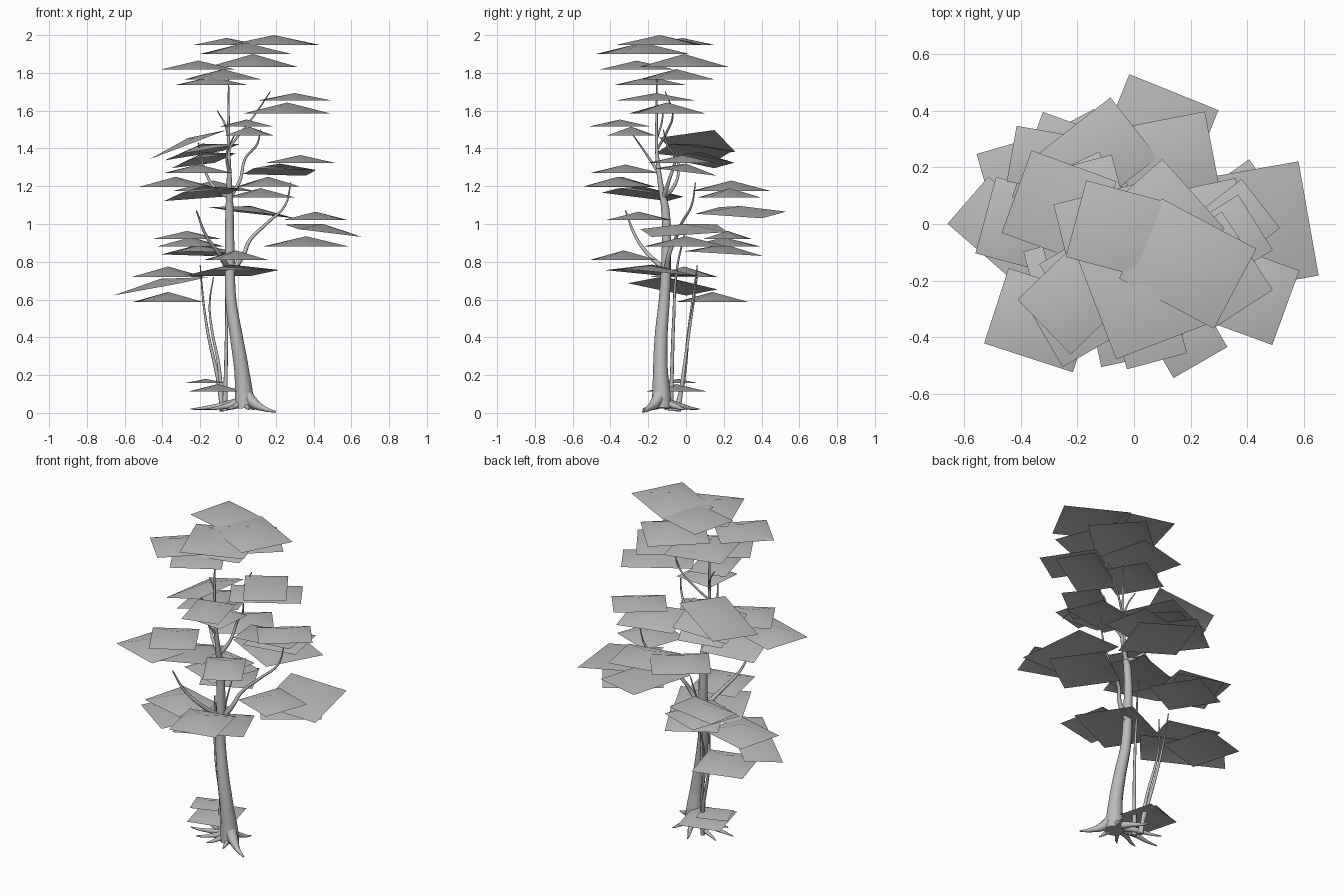
import bpy, bmesh, math

grey = bpy.data.materials.new("plain_grey")
grey.diffuse_color = (0.5, 0.5, 0.5, 1)


def limb(name, points, sides=2):
    """Tapered smooth tube; each point is x, y, z, radius."""
    cu = bpy.data.curves.new(name, 'CURVE')
    cu.dimensions = '3D'
    cu.bevel_depth = 1.0
    cu.bevel_resolution = sides
    cu.resolution_u = 5
    cu.use_fill_caps = True
    sp = cu.splines.new('BEZIER')
    sp.bezier_points.add(len(points) - 1)
    for bp, (x, y, z, r) in zip(sp.bezier_points, points):
        bp.co = (x, y, z)
        bp.radius = r
        bp.handle_left_type = bp.handle_right_type = 'AUTO'
    ob = bpy.data.objects.new(name, cu)
    bpy.context.collection.objects.link(ob)
    bpy.ops.object.select_all(action='DESELECT')
    ob.select_set(True)
    bpy.context.view_layer.objects.active = ob
    bpy.ops.object.convert(target='MESH')
    ob = bpy.context.view_layer.objects.active
    ob.data.materials.clear()
    ob.data.materials.append(grey)
    bpy.ops.object.shade_smooth_by_angle(angle=math.radians(50))


def foliage(name, cards):
    """Shallow four-sided tents: apex x, y, z, width, depth, turn, drop, slope x, slope y."""
    bm = bmesh.new()
    for x, y, z, w, d, turn, drop, *slope in cards:
        sx, sy = slope or (0, 0)
        c, s = math.cos(math.radians(turn)), math.sin(math.radians(turn))
        apex = bm.verts.new((x, y, z))
        ring = []
        for i, j in ((-1, -1), (1, -1), (1, 1), (-1, 1)):
            u, v = i * w / 2, j * d / 2
            dx, dy = u * c - v * s, u * s + v * c
            ring.append(bm.verts.new((x + dx, y + dy, z - drop + sx * dx + sy * dy)))
        for k in range(4):
            bm.faces.new((apex, ring[k], ring[(k + 1) % 4])).smooth = True
    me = bpy.data.meshes.new(name)
    bm.to_mesh(me)
    bm.free()
    me.materials.append(grey)
    bpy.context.collection.objects.link(bpy.data.objects.new(name, me))


# Trunk with flared foot
limb("trunk", [
    (0.035, -0.13, 0.025, 0.053), (0.032, -0.13, 0.09, 0.049), (0.02, -0.135, 0.22, 0.039),
    (-0.008, -0.132, 0.40, 0.034), (-0.038, -0.115, 0.60, 0.029), (-0.043, -0.105, 0.80, 0.026),
    (-0.045, -0.11, 1.08, 0.022), (-0.045, -0.13, 1.18, 0.015), (-0.05, -0.155, 1.40, 0.009),
    (-0.05, -0.155, 1.60, 0.006), (-0.05, -0.155, 1.77, 0.003)], 4)

# Roots spreading over the ground
limb("large_root", [(0.03, -0.13, 0.12, 0.036), (0.08, -0.16, 0.055, 0.030),
                    (0.14, -0.20, 0.022, 0.014), (0.20, -0.23, 0.005, 0.004)])
for x, y in ((0.06, -0.23), (-0.06, -0.22), (-0.16, -0.18),
             (-0.25, -0.10), (-0.20, 0.00), (-0.06, 0.07), (0.09, 0.0)):
    mx, my = (0.03 + x) / 2, (-0.13 + y) / 2
    limb("root", [(0.03, -0.13, 0.06, 0.028), (mx, my + 0.01, 0.035, 0.014),
                  (x * 0.8 + 0.006, y * 0.8 - 0.026, 0.024, 0.008), (x, y, 0.02, 0.003)])

# Main branches
limb("right_branch", [(-0.04, -0.10, 0.74, 0.018), (0.03, -0.09, 0.84, 0.012), (0.06, -0.06, 0.91, 0.010),
                      (0.16, -0.02, 1.01, 0.008), (0.25, 0.03, 1.10, 0.006), (0.28, 0.05, 1.22, 0.003)])
limb("front_branch", [(-0.045, -0.10, 0.75, 0.017), (-0.10, -0.20, 0.84, 0.011),
                      (-0.17, -0.27, 0.94, 0.008), (-0.22, -0.32, 1.07, 0.004)])
limb("upper_right_branch", [(-0.045, -0.12, 1.14, 0.014), (0.01, -0.09, 1.23, 0.009),
                            (0.04, -0.06, 1.35, 0.007), (0.10, -0.10, 1.42, 0.006), (0.12, -0.12, 1.50, 0.003)])
limb("upper_left_branch", [(-0.045, -0.12, 1.14, 0.013), (-0.12, -0.07, 1.19, 0.009),
                           (-0.17, -0.04, 1.27, 0.007), (-0.21, -0.06, 1.43, 0.004)])
limb("front_twig", [(-0.05, -0.15, 1.28, 0.008), (-0.06, -0.21, 1.37, 0.006), (-0.02, -0.28, 1.47, 0.003)])
limb("high_right_twig", [(-0.05, -0.15, 1.40, 0.007), (0.02, -0.10, 1.49, 0.006),
                         (0.09, -0.07, 1.58, 0.005), (0.17, -0.11, 1.70, 0.003)])
limb("high_left_twig", [(-0.05, -0.155, 1.45, 0.006), (-0.07, -0.13, 1.53, 0.005), (-0.11, -0.12, 1.60, 0.003)])

# Thin stems growing beside the trunk
limb("straight_stem", [(-0.07, -0.08, 0.01, 0.015), (-0.065, -0.075, 0.20, 0.010), (-0.06, -0.065, 0.50, 0.008),
                       (-0.06, -0.05, 0.75, 0.006), (-0.03, 0.0, 0.98, 0.003)])
limb("left_stem", [(-0.08, -0.05, 0.01, 0.014), (-0.11, -0.01, 0.20, 0.010), (-0.155, 0.01, 0.40, 0.008),
                   (-0.18, 0.03, 0.56, 0.006), (-0.20, 0.06, 0.78, 0.003)])
limb("back_stem", [(-0.085, -0.04, 0.01, 0.013), (-0.10, -0.01, 0.24, 0.009), (-0.14, 0.02, 0.45, 0.007),
                   (-0.15, 0.04, 0.58, 0.005), (-0.13, 0.06, 0.72, 0.003)])

# Foliage, from the crown downwards
foliage("crown_foliage", [
    (0.19, -0.14, 2.00, 0.38, 0.32, -28, 0.052),
    (-0.06, -0.02, 1.985, 0.30, 0.28, -15, 0.038),
    (0.04, -0.23, 1.96, 0.37, 0.39, 21, 0.06),
    (0.08, -0.01, 1.90, 0.35, 0.33, 42, 0.07),
    (-0.21, -0.26, 1.865, 0.27, 0.30, -46, 0.048),
    (-0.08, -0.05, 1.82, 0.34, 0.33, 14, 0.055),
    (-0.14, -0.19, 1.78, 0.29, 0.28, 30, 0.045)])
foliage("high_foliage", [
    (0.30, -0.16, 1.693, 0.24, 0.33, 33, 0.038),
    (0.26, -0.10, 1.643, 0.40, 0.23, 32, 0.058),
    (0.045, -0.35, 1.553, 0.22, 0.28, 15, 0.037),
    (0.06, -0.29, 1.515, 0.24, 0.24, -5, 0.047)])
foliage("upper_foliage", [
    (-0.265, 0.06, 1.455, 0.32, 0.31, -20, 0.035, 0.38, 0.0),
    (-0.19, 0.04, 1.425, 0.32, 0.34, 15, 0.045, 0.18, -0.06),
    (-0.18, 0.08, 1.38, 0.25, 0.27, 25, 0.045, 0.18, -0.12),
    (-0.21, -0.32, 1.315, 0.26, 0.28, 30, 0.045),
    (0.33, -0.02, 1.365, 0.30, 0.22, 38, 0.042),
    (0.22, 0.00, 1.32, 0.34, 0.26, 12, 0.045, 0.0, -0.12)])
foliage("middle_foliage", [
    (-0.33, -0.34, 1.25, 0.33, 0.28, -18, 0.055),
    (0.16, -0.36, 1.25, 0.22, 0.30, 30, 0.052),
    (-0.13, 0.24, 1.23, 0.33, 0.27, 38, 0.055),
    (-0.19, -0.23, 1.20, 0.32, 0.36, 15, 0.045, 0.10, -0.10),
    (0.12, 0.23, 1.19, 0.32, 0.28, 11, 0.05),
    (0.07, 0.29, 1.095, 0.34, 0.38, -22, 0.035, -0.12, -0.02)])
foliage("right_foliage", [
    (0.41, -0.25, 1.065, 0.27, 0.28, -20, 0.045),
    (0.45, -0.01, 1.00, 0.34, 0.41, 10, 0.035, -0.13, 0.04),
    (0.36, 0.00, 0.935, 0.34, 0.32, 35, 0.055)])
foliage("left_foliage", [
    (-0.27, 0.22, 0.963, 0.33, 0.20, -10, 0.042),
    (-0.25, 0.20, 0.93, 0.27, 0.32, -20, 0.05),
    (-0.20, 0.20, 0.893, 0.30, 0.31, 28, 0.05, 0, -0.06),
    (-0.01, -0.33, 0.86, 0.28, 0.30, 12, 0.05)])
foliage("lower_foliage", [
    (-0.04, -0.18, 0.785, 0.40, 0.36, 25, 0.045, 0.04, -0.08),
    (-0.37, -0.01, 0.775, 0.32, 0.28, -15, 0.055),
    (-0.41, -0.07, 0.71, 0.22, 0.47, 49, 0.04, 0.20, 0.02),
    (-0.37, 0.14, 0.64, 0.30, 0.31, 16, 0.053)])
foliage("ground_foliage", [
    (-0.17, -0.04, 0.18, 0.18, 0.15, 20, 0.022),
    (-0.11, -0.05, 0.152, 0.25, 0.28, 15, 0.04)])
